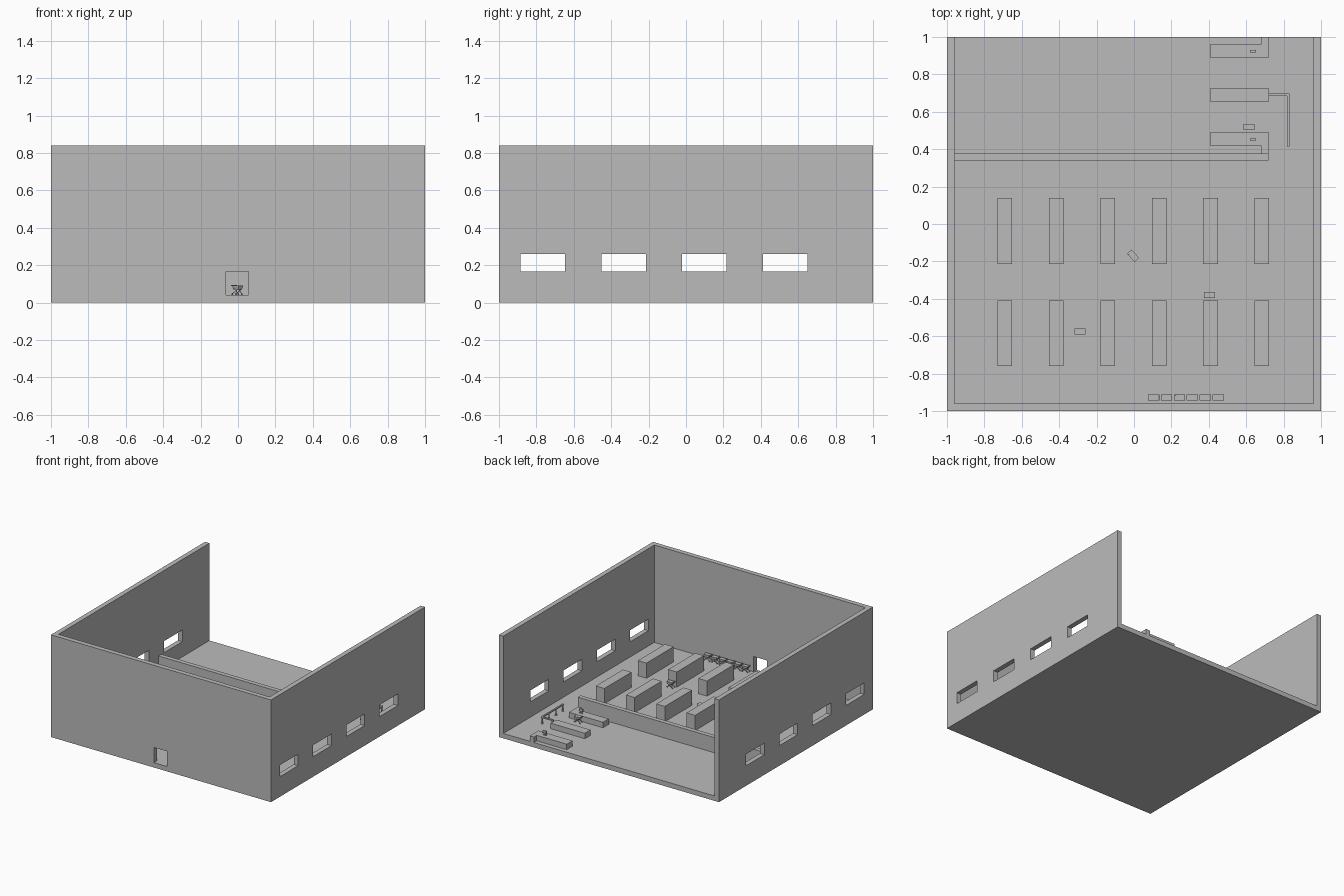
import bpy
from math import radians
from mathutils import Vector, Matrix

cube = bpy.data.objects.get("Cube")
if cube:
    bpy.data.objects.remove(cube, do_unlink=True)

FLOOR = 0.04
grey = bpy.data.materials.new("plain grey")
grey.use_nodes = True
colour = (0.5, 0.5, 0.5, 1)
grey.diffuse_color = colour
grey.node_tree.nodes["Principled BSDF"].inputs["Base Color"].default_value = colour


def box(name, x, y, z):
    """Box from (low, high) ranges on each axis."""
    bpy.ops.mesh.primitive_cube_add(size=1)
    ob = bpy.context.object
    ob.name = name
    centre = [sum(r) / 2 for r in (x, y, z)]
    size = [r[1] - r[0] for r in (x, y, z)]
    ob.data.transform(Matrix.Translation(centre) @ Matrix.Diagonal((*size, 1)))
    ob.data.materials.append(grey)
    return ob


def bar(name, a, b, radius, sides=6):
    """Straight rod between two points."""
    a, b = Vector(a), Vector(b)
    bpy.ops.mesh.primitive_cylinder_add(vertices=sides, radius=radius, depth=(b - a).length)
    ob = bpy.context.object
    ob.name = name
    turn = (b - a).to_track_quat("Z", "Y").to_matrix().to_4x4()
    ob.data.transform(Matrix.Translation((a + b) / 2) @ turn)
    ob.data.materials.append(grey)
    return ob


def join(name, parts):
    bpy.ops.object.select_all(action="DESELECT")
    for p in parts:
        p.select_set(True)
    bpy.context.view_layer.objects.active = parts[0]
    bpy.ops.object.join()
    parts[0].name = name
    return parts[0]


def cut(target, cutter):
    mod = target.modifiers.new("cut", "BOOLEAN")
    mod.operation, mod.solver, mod.object = "DIFFERENCE", "EXACT", cutter
    bpy.context.view_layer.objects.active = target
    bpy.ops.object.modifier_apply(modifier=mod.name)
    bpy.data.objects.remove(cutter, do_unlink=True)


# Building shell: floor and three walls, open at the back and top
shell = box("building_shell", (-1, 1), (-1, 1), (0, 0.84))
cut(shell, box("interior_cutter", (-0.96, 0.96), (-0.96, 1.2), (FLOOR, 1)))
for y in (-0.885, -0.453, -0.021, 0.411):
    cut(shell, box("window_cutter", (-1.2, 1.2), (y, y + 0.238), (0.165, 0.26)))
cut(shell, box("door_cutter", (-0.065, 0.057), (-1.2, -0.9), (FLOOR, 0.165)))

# Low partition and two rows of shelves
box("partition", (-0.96, 0.72), (0.34, 0.377), (FLOOR, 0.165))
for i in range(6):
    x = -0.73 + 0.275 * i
    for y in (-0.76, -0.213):
        box("shelf", (x, x + 0.078), (y, y + 0.352), (FLOOR, 0.165))

# Checkout counters, the outer two with a short return
TOP = FLOOR + 0.045
for y in (0.417, 0.653, 0.888):
    box("counter", (0.41, 0.72), (y, y + 0.075), (FLOOR, TOP))
for y in ((0.377, 0.417), (0.963, 1.0)):
    box("counter_return", (0.683, 0.72), y, (FLOOR, TOP))

# Cash registers: base, post and screen
for y in (0.452, 0.923):
    join("cash_register", [
        box("base", (0.622, 0.65), (y - 0.006, y + 0.006), (TOP, TOP + 0.005)),
        bar("post", (0.636, y, TOP), (0.636, y, TOP + 0.02), 0.003),
        box("screen", (0.62, 0.652), (y - 0.006, y + 0.006), (TOP + 0.015, TOP + 0.035))])

# Barrier beside the checkouts
RAIL = 0.098
posts = [(0.825, 0.42 + 0.09 * i) for i in range(4)] + [(0.735, 0.69)]
barrier = [box("rail", (0.819, 0.831), (0.415, 0.697), (RAIL - 0.01, RAIL)),
           box("rail", (0.72, 0.831), (0.684, 0.697), (RAIL - 0.01, RAIL))]
for x, y in posts:
    barrier.append(bar("post", (x, y, FLOOR), (x, y, RAIL), 0.005))
    barrier.append(bar("foot", (x, y, FLOOR), (x, y, FLOOR + 0.004), 0.01, 8))
join("barrier", barrier)


def cart(x, y, angle=0):
    """Trolley with a tapered basket, crossed legs, wheels and a handle."""
    basket = box("basket", (-0.02, 0.03), (-0.0165, 0.0165), (0.069, 0.09))
    for v in basket.data.vertices:
        if v.co.z < 0.08:
            v.co.x *= 0.8
            v.co.y *= 0.8
    parts = [basket, box("handle", (-0.03, -0.02), (-0.0165, 0.0165), (0.088, 0.094))]
    for s in (-1, 1):
        w = s * 0.013
        parts.append(bar("leg", (-0.022, w, 0.09), (0.024, w, 0.046), 0.002))
        parts.append(bar("leg", (0.02, w, 0.072), (-0.024, w, 0.046), 0.002))
        for wx in (-0.024, 0.024):
            parts.append(bar("wheel", (wx, w - 0.002, 0.045), (wx, w + 0.002, 0.045), 0.005, 8))
    ob = join("cart", parts)
    ob.location = (x, y, 0)
    ob.rotation_euler.z = radians(angle)


# Parked carts by the door, then the loose ones
for i in range(6):
    cart(0.105 + 0.069 * i, -0.928)
for place in ((-0.288, -0.575), (0.403, -0.379), (0.615, 0.519), (-0.005, -0.17, -48)):
    cart(*place)
